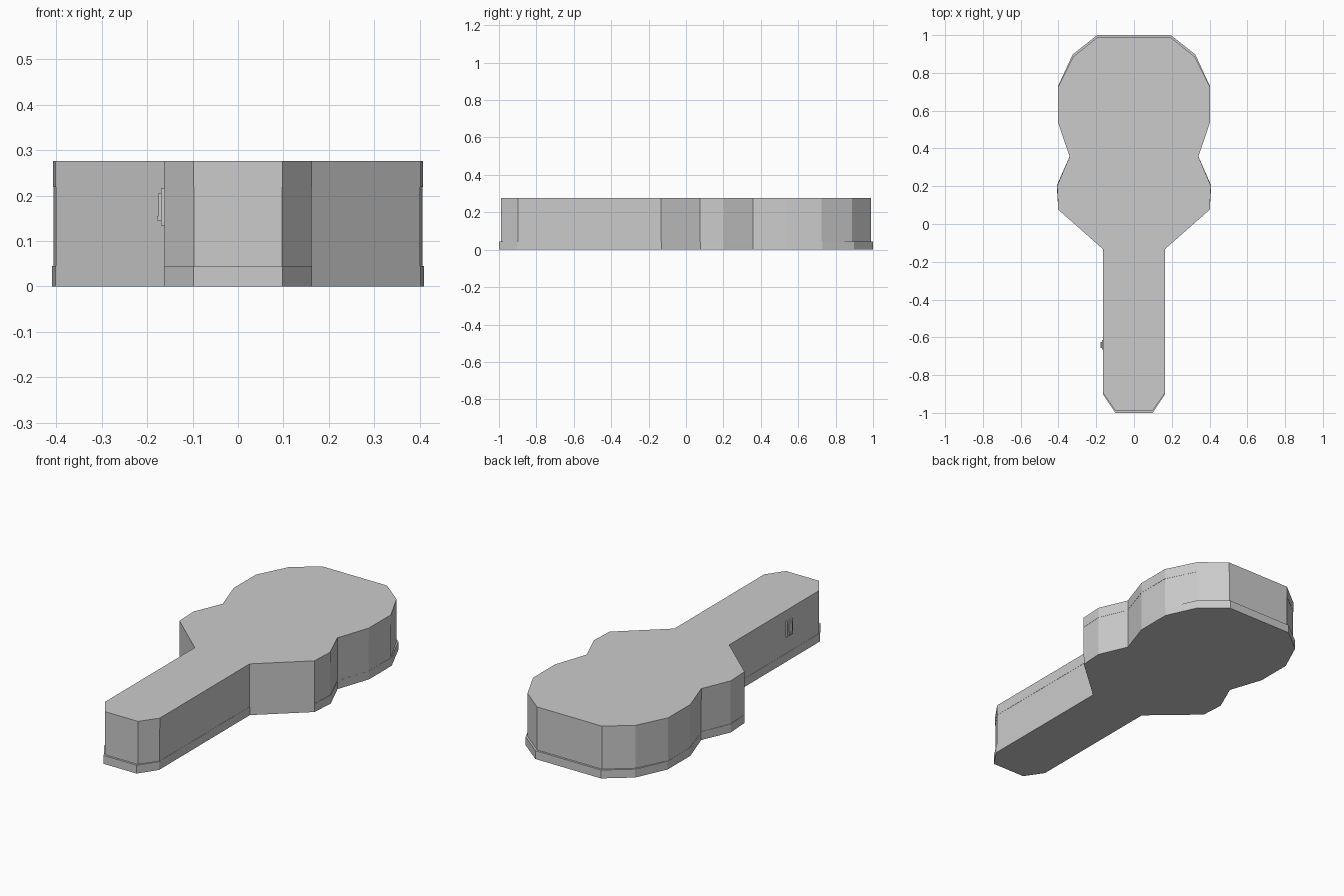
import bpy, bmesh

if "Cube" in bpy.data.objects:
    bpy.data.objects.remove(bpy.data.objects["Cube"])

# Right half of the case outline, from the neck end to the body end
HALF = [(0.098, -1.0), (0.163, -0.903), (0.163, -0.132), (0.401, 0.078),
        (0.409, 0.203), (0.341, 0.358), (0.402, 0.538), (0.402, 0.73),
        (0.325, 0.897), (0.195, 1.0)]
# Upper shell pulls in slightly at both ends
UPPER = [(0.097, -0.989), (0.162, -0.897), (0.162, -0.134), (0.400, 0.076),
         (0.406, 0.202), (0.340, 0.357), (0.401, 0.537), (0.401, 0.725),
         (0.320, 0.887), (0.192, 0.989)]


def prism(name, half, z0, z1, caps=True, grow=0.0):
    """Mirror a half outline and extrude it between two heights."""
    half = [(x + grow, y) for x, y in half]
    loop = half + [(-x, y) for x, y in reversed(half)]
    bm = bmesh.new()
    low = [bm.verts.new((x, y, z0)) for x, y in loop]
    top = [bm.verts.new((x, y, z1)) for x, y in loop]
    n = len(loop)
    for i in range(n):
        j = (i + 1) % n
        bm.faces.new((low[i], low[j], top[j], top[i]))
    if caps:
        bm.faces.new(low[::-1])
        bm.faces.new(top)
    return finish(name, bm)


def finish(name, bm):
    mesh = bpy.data.meshes.new(name)
    bm.to_mesh(mesh)
    bm.free()
    obj = bpy.data.objects.new(name, mesh)
    bpy.context.collection.objects.link(obj)
    return obj


def box(name, lo, hi):
    bm = bmesh.new()
    bmesh.ops.create_cube(bm, size=1)
    for v in bm.verts:
        v.co = [lo[k] if v.co[k] < 0 else hi[k] for k in range(3)]
    return finish(name, bm)


# Base rim, side walls and lid
prism("base_rim", HALF, 0.0, 0.045)
prism("case_walls", UPPER, 0.045, 0.219, caps=False)
prism("case_lid", UPPER, 0.219, 0.276, grow=0.001)

# Latch on the left of the neck: back plate, hinged clasp and pull tab
box("latch_plate", (-0.169, -0.665, 0.134), (-0.160, -0.615, 0.217))
clasp = box("latch_clasp", (-0.175, -0.656, 0.150), (-0.166, -0.624, 0.206))
box("latch_tab", (-0.178, -0.656, 0.145), (-0.168, -0.624, 0.155))
